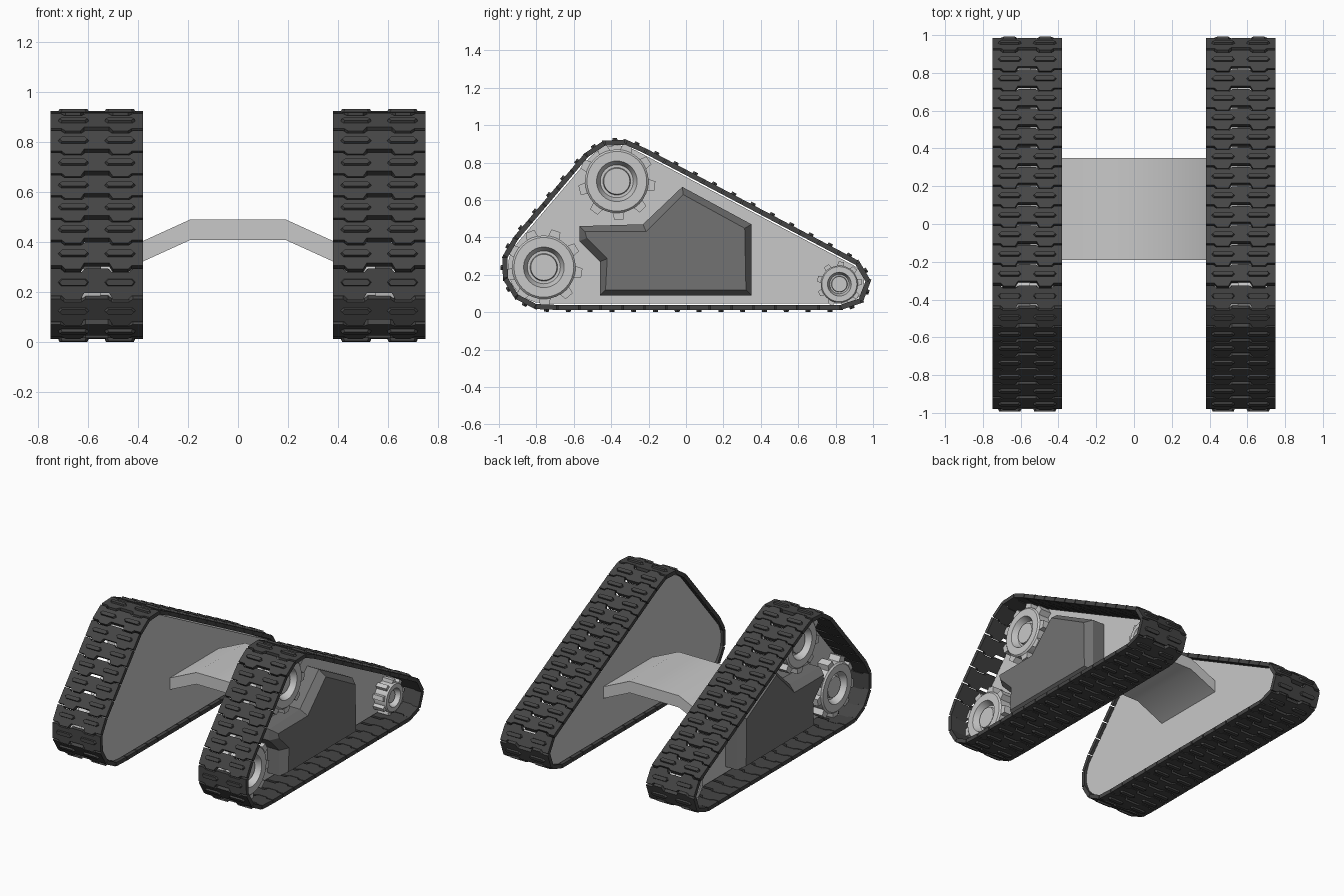
import bpy, bmesh, math
from mathutils import Vector
from mathutils.geometry import convex_hull_2d

if "Cube" in bpy.data.objects:
    bpy.data.objects.remove(bpy.data.objects["Cube"], do_unlink=True)


def material(name, value):
    m = bpy.data.materials.new(name)
    m.use_nodes = True
    color = (value, value, value, 1)
    m.diffuse_color = color
    m.node_tree.nodes["Principled BSDF"].inputs["Base Color"].default_value = color
    return m


light_grey = material("light grey metal", 0.58)
mid_grey = material("dark grey cover", 0.17)
rubber = material("black rubber", 0.06)


def finish(bm, name, mat, mirror=True, smooth=None):
    bmesh.ops.recalc_face_normals(bm, faces=bm.faces[:])
    mesh = bpy.data.meshes.new(name)
    bm.to_mesh(mesh)
    bm.free()
    mesh.materials.append(mat)
    ob = bpy.data.objects.new(name, mesh)
    bpy.context.collection.objects.link(ob)
    if mirror:
        ob.modifiers.new("Mirror", "MIRROR").use_mirror_merge = False
    if smooth:
        bpy.ops.object.select_all(action="DESELECT")
        ob.select_set(True)
        bpy.context.view_layer.objects.active = ob
        bpy.ops.object.shade_smooth_by_angle(angle=math.radians(smooth))
    return ob


def prism(bm, pts, place, a, b, taper=1.0):
    """Extrude a 2D outline from level a to level b; returns the end cap."""
    low = [bm.verts.new(place(u, v, a)) for u, v in pts]
    high = [bm.verts.new(place(u * taper, v * taper, b)) for u, v in pts]
    n = len(pts)
    for i in range(n):
        j = (i + 1) % n
        bm.faces.new((low[i], low[j], high[j], high[i]))
    bm.faces.new(low[::-1])
    return bm.faces.new(high)


def side_plane(y, z, x):
    return (x, y, z)


# Wheel stations: y, z, belt radius
STATIONS = [(-0.76, 0.24, 0.215), (-0.37, 0.70, 0.215), (0.845, 0.155, 0.13)]


def belt_outline(offset, steps):
    """Counter-clockwise loop wrapped around the three wheels."""
    pts = []
    for y, z, r in STATIONS:
        for k in range(steps):
            a = math.tau * k / steps
            pts.append(Vector((y + (r + offset) * math.cos(a), z + (r + offset) * math.sin(a))))
    hull = [pts[i] for i in convex_hull_2d(pts)]
    mid = sum(hull, Vector((0, 0))) / len(hull)
    return sorted(hull, key=lambda p: math.atan2(p.y - mid.y, p.x - mid.x))


def resample(loop, count):
    """Evenly spaced points along a closed loop."""
    segs = [(p, loop[(i + 1) % len(loop)]) for i, p in enumerate(loop)]
    step = sum((q - p).length for p, q in segs) / count
    out, travelled = [], 0.0
    for p, q in segs:
        d = (q - p).length
        while len(out) < count and len(out) * step <= travelled + d:
            out.append(p.lerp(q, (len(out) * step - travelled) / d))
        travelled += d
    return out


# Track belt: toothed plates with two grip bars each
LINKS = 40
CENTRE_X, HALF = 0.565, 0.185
front_edge = [(0.05, 0.042), (0.065, 0.07), (0.125, 0.07), (0.14, 0.054), (HALF, 0.054)]
back_edge = [(HALF, -0.055), (0.145, -0.055), (0.13, -0.042), (0.06, -0.042), (0.045, -0.055)]
half_plate = front_edge + back_edge
plate = half_plate + [(-u, v) for u, v in reversed(half_plate)]
bar = [(-0.062, 0), (-0.05, -0.014), (0.05, -0.014), (0.062, 0), (0.05, 0.014), (-0.05, 0.014)]

bm = bmesh.new()
nodes = resample(belt_outline(0, 96), LINKS)
for i, p in enumerate(nodes):
    q = nodes[(i + 1) % LINKS]
    mid, t = (p + q) / 2, (q - p).normalized()
    n = Vector((t.y, -t.x))

    def on_link(u, v, h, shift=0.0):
        c = mid + t * v + n * h
        return (CENTRE_X + u + shift, c.x, c.y)

    prism(bm, plate, on_link, -0.014, 0.013)
    for s in (-0.093, 0.093):
        prism(bm, bar, lambda u, v, h: on_link(u, v, h, s), 0.012, 0.025, 0.9)
finish(bm, "track_belts", rubber)

# Side frames filling the belt loops
bm = bmesh.new()
prism(bm, belt_outline(-0.022, 24), side_plane, 0.395, 0.55)
finish(bm, "side_frames", light_grey)

# Side covers with a chamfered rim
cover = [(-0.57, 0.46), (-0.57, 0.38), (-0.46, 0.27), (-0.46, 0.09),
         (0.35, 0.09), (0.35, 0.47), (-0.02, 0.67), (-0.23, 0.47)]
bm = bmesh.new()
cap = prism(bm, cover, side_plane, 0.545, 0.64)
bmesh.ops.recalc_face_normals(bm, faces=bm.faces[:])
bmesh.ops.inset_region(bm, faces=[cap], thickness=0.042, depth=0.0)
for v in cap.verts:
    v.co.x = 0.69
finish(bm, "side_covers", mid_grey)


def sprocket(name, y, z, size, teeth, turn):
    """Turned hub with a recessed ring and tapered teeth."""
    bm = bmesh.new()
    profile = [(0.83, 0.54), (0.83, 0.63), (0.78, 0.64), (0.53, 0.64),
               (0.43, 0.595), (0.36, 0.595), (0.34, 0.615)]
    sides, rings = 32, []
    for r, x in profile:
        rings.append([bm.verts.new((x, y + r * size * math.cos(math.tau * k / sides),
                                    z + r * size * math.sin(math.tau * k / sides)))
                      for k in range(sides)])
    for a, b in zip(rings, rings[1:]):
        for k in range(sides):
            j = (k + 1) % sides
            bm.faces.new((a[k], a[j], b[j], b[k]))
    bm.faces.new(rings[0][::-1])
    bm.faces.new(rings[-1])
    for k in range(teeth):
        a = math.tau * k / teeth + turn
        c, s = math.cos(a), math.sin(a)
        w = size * 0.16
        tooth = [(size * 0.78, -w), (size, -w * 0.75), (size, w * 0.75), (size * 0.78, w)]
        prism(bm, tooth, lambda u, v, x: (x, y + u * c - v * s, z + u * s + v * c), 0.55, 0.63)
    finish(bm, name, light_grey, smooth=30)


sprocket("front_sprockets", -0.76, 0.24, 0.205, 9, -0.15)
sprocket("top_sprockets", -0.37, 0.70, 0.205, 9, -0.12)
sprocket("rear_sprockets", 0.82, 0.15, 0.12, 9, 0.1)

# Arched bridge joining the two sides
top = [(-0.41, 0.39), (-0.19, 0.49), (0.19, 0.49), (0.41, 0.39)]
arch = top + [(x, z - 0.082) for x, z in reversed(top)]
bm = bmesh.new()
prism(bm, arch, lambda x, z, y: (x, y, z), -0.19, 0.35)
finish(bm, "bridge", light_grey, mirror=False, smooth=30)
